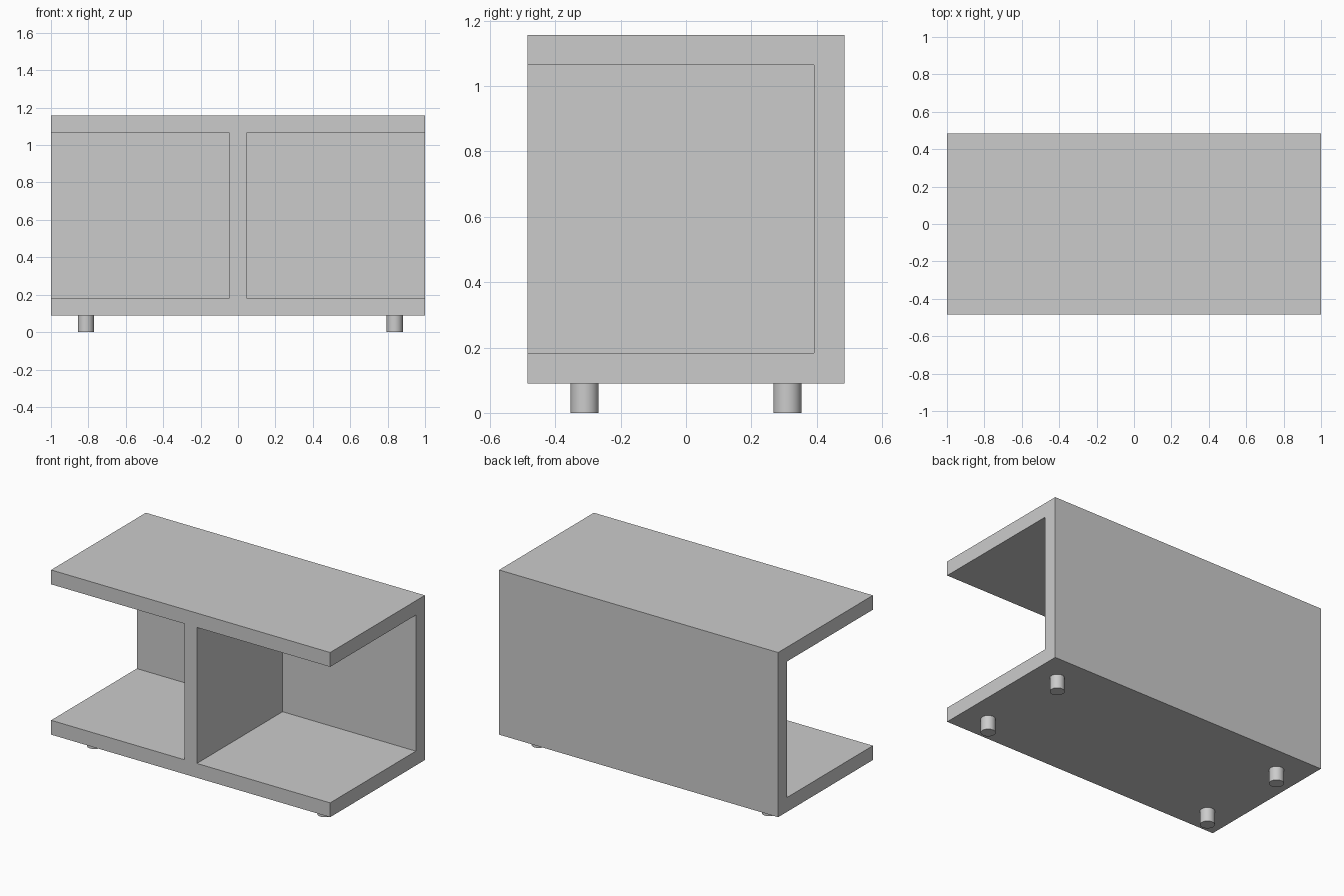
import bpy
import math

if "Cube" in bpy.data.objects:
    bpy.data.objects.remove(bpy.data.objects["Cube"], do_unlink=True)

# Single plain grey finish
grey = bpy.data.materials.new("plain grey")
grey.use_nodes = True
colour = (0.6, 0.6, 0.6, 1)
grey.diffuse_color = colour
grey.node_tree.nodes["Principled BSDF"].inputs["Base Color"].default_value = colour

# Cabinet limits
half_width, half_depth = 1.0, 0.485
bottom, top = 0.09, 1.157
board = 0.093
half_divider = 0.045


def box(name, low, high):
    """Axis-aligned box between two corners."""
    centre = [(a + b) / 2 for a, b in zip(low, high)]
    bpy.ops.mesh.primitive_cube_add(size=1, location=centre)
    obj = bpy.context.object
    obj.name = name
    obj.scale = [b - a for a, b in zip(low, high)]
    bpy.ops.object.transform_apply(location=True, rotation=False, scale=True)
    obj.data.materials.append(grey)
    return obj


# Cabinet: one solid with top, base, back panel and central divider
cabinet = box("cabinet", (-half_width, -half_depth, bottom),
              (half_width, half_depth, top))

# Two bays, each open at the front and at its outer end
overshoot = 0.2
for side in (-1, 1):
    xs = sorted((side * half_divider, side * (half_width + overshoot)))
    cutter = box("bay_cutter",
                 (xs[0], -half_depth - overshoot, bottom + board),
                 (xs[1], half_depth - board, top - board))
    cutter.hide_render = True
    cut = cabinet.modifiers.new("bay", 'BOOLEAN')
    cut.operation = 'DIFFERENCE'
    cut.solver = 'EXACT'
    cut.object = cutter
    bpy.context.view_layer.objects.active = cabinet
    bpy.ops.object.modifier_apply(modifier=cut.name)
    bpy.data.objects.remove(cutter, do_unlink=True)

# Four short round feet
for side, x in (("right", -0.813), ("left", 0.838)):
    for end, y in (("front", -0.31), ("back", 0.31)):
        bpy.ops.mesh.primitive_cylinder_add(vertices=32, radius=0.043,
                                            depth=bottom,
                                            location=(x, y, bottom / 2))
        foot = bpy.context.object
        foot.name = f"{end}_{side}_foot"
        foot.data.materials.append(grey)
        bpy.ops.object.shade_smooth_by_angle(angle=math.radians(40))
